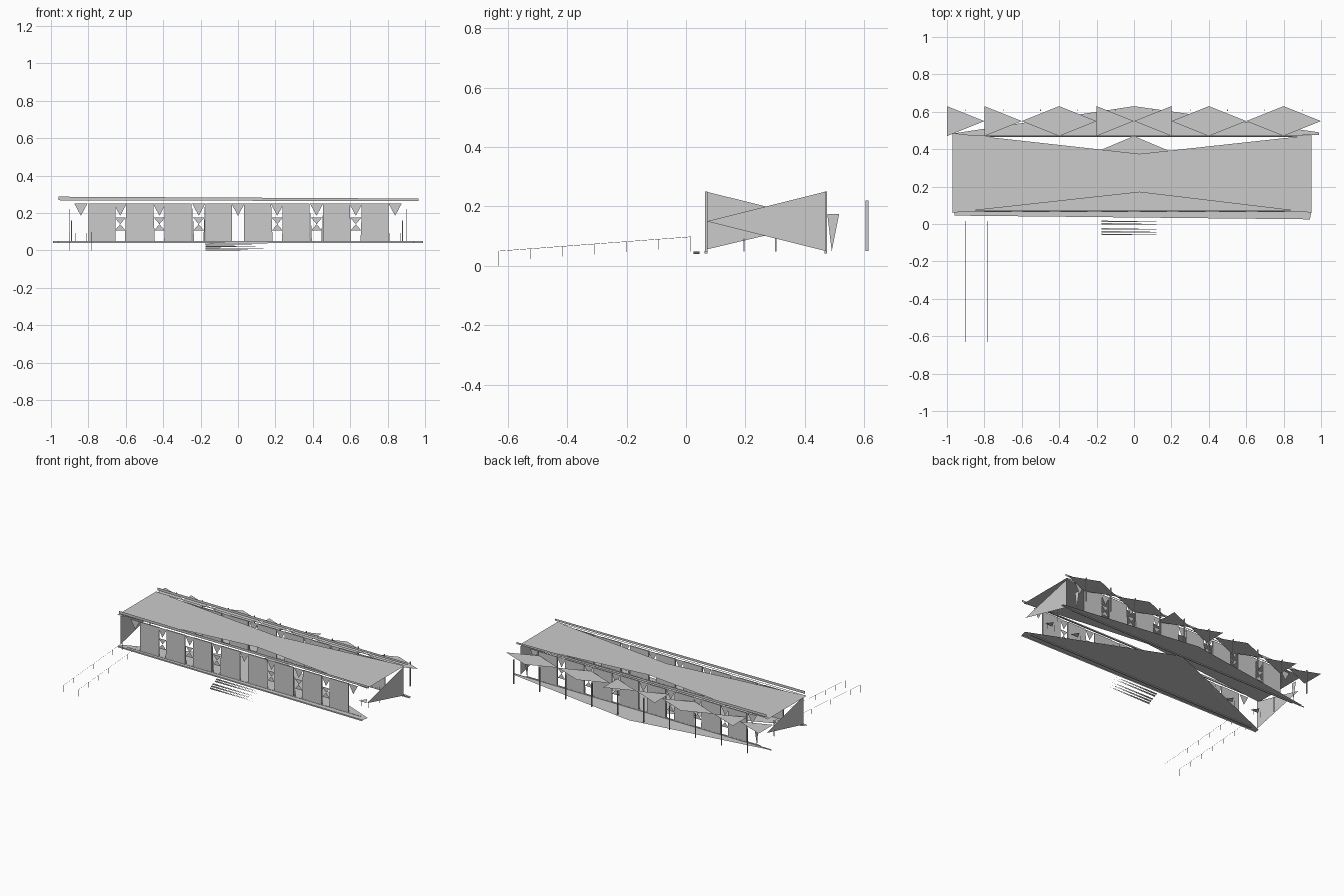
import bpy, bmesh

if "Cube" in bpy.data.objects:
    bpy.data.objects.remove(bpy.data.objects["Cube"])

def mesh(name, polys):
    """Object made of separate flat polygons."""
    bm = bmesh.new()
    for p in polys:
        bm.faces.new([bm.verts.new(v) for v in p])
    me = bpy.data.meshes.new(name)
    bm.to_mesh(me)
    bm.free()
    ob = bpy.data.objects.new(name, me)
    bpy.context.collection.objects.link(ob)
    return ob

def flat(name, pts, z):
    return mesh(name, [[(x, y, z) for x, y in pts]])

def box(name, lo, hi):
    bpy.ops.mesh.primitive_cube_add(size=1, location=[(a + b) / 2 for a, b in zip(lo, hi)])
    ob = bpy.context.object
    ob.name = name
    ob.scale = [b - a for a, b in zip(lo, hi)]
    return ob

def xz(y, pts):
    return [(x, y, z) for x, z in pts]

# Floor, rear terrace and roof: sheets with notched long edges
flat("floor", [(-.96, .045), (.94, .025), (.95, .07), (0, .47), (-.96, .07)], .048)
flat("rear_terrace", [(-.96, .475), (.99, .475), (.99, .49), (0, .63), (-.96, .485)], .046)
flat("roof", [(-.97, .06), (.03, .17), (.95, .06), (.95, .475), (.03, .375), (-.97, .486)], .257)

# Roof edge strips, fascias and floor edge boards
for y, tag in ((.06, "front"), (.485, "rear")):
    mesh(tag + "_roof_fascia", [xz(y, [(-.96, .268), (.965, .263), (.965, .277), (-.96, .287)])])
for y, tag in ((.07, "front"), (.47, "rear")):
    flat(tag + "_roof_edge_strip", [(-.965, y - .003), (.945, y - .003), (.945, y + .003), (-.965, y + .003)], .262)
mesh("front_floor_edge", [[(-.96, .045, .04), (.94, .025, .04), (.94, .025, .049), (-.96, .045, .049)]])
mesh("rear_floor_edge", [xz(.475, [(-.99, .04), (.99, .04), (.99, .049), (-.99, .049)])])

# Wall panels and the glazing frames between them, front and rear
panels = [-.727, -.525, -.32, -.103, .105, .31, .527, .733]
gaps = [-.84, -.63, -.42, -.21, 0, .21, .42, .63, .84]
for y, tag in ((.068, "front"), (.47, "rear")):
    for x in panels:
        box(tag + "_wall_panel", (x - .072, y - .004, .048), (x + .072, y + .004, .25))
    frames = []
    for x in gaps:
        frames.append(xz(y, [(x - .035, .25), (x + .035, .25), (x, .185)]))
        if abs(x) in (.21, .42, .63):
            frames.append(xz(y, [(x - .03, .175), (x + .03, .175), (x, .14)]))
            frames.append(xz(y, [(x - .03, .105), (x + .03, .105), (x, .14)]))
            for s in (-1, 1):
                frames.append(xz(y, [(x + s * .033, .05), (x + s * .025, .05), (x + s * .033, .25)]))
    mesh(tag + "_window_frames", frames)
    box(tag + "_sill", (-.9, y - .005, .042), (.9, y + .005, .05))

# End walls, each tapering to the far side
mesh("right_end_wall", [[(.945, .47, .25), (.945, .47, .05), (.945, .07, .15)]])
mesh("left_end_wall", [[(-.95, .067, .25), (-.95, .47, .15), (-.95, .067, .055)]])

# Corner posts and open side doors
for x in (-.89, .88):
    box("end_post", (x - .002, .3, .048), (x + .002, .304, .16))
    mesh("rear_side_door", [[(x, .475, .175), (x, .515, .175), (x, .49, .05)]])

# Furniture seen through the glazing
for x in (-.84, -.63, -.42, .42, .63, .84):
    flat("table_top", [(x - .03, .17), (x + .03, .17), (x, .22)], .093)
    for s in (-1, 1):
        box("table_leg", (x + s * .028 - .001, .194, .048), (x + s * .028 + .001, .196, .092))

# Rear canopies with thin posts
def diamond(x):
    return [(x - .2, .55, .22), (x, .47, .22), (x + .2, .55, .22), (x, .63, .22)]

def wedge(x, s):
    return [(x, .63, .22), (x + s * .2, .55, .22), (x, .47, .22)]

mesh("rear_canopies", [diamond(x) for x in (-.4, .4, .8)]
     + [wedge(-1, 1), wedge(-.8, 1), wedge(-.2, 1), wedge(.2, -1)])
for i in range(10):
    x = -.9 + .2 * i
    box("canopy_post", (x - .0015, .604, .05), (x + .0015, .613, .22))

# Front steps
for i, y in enumerate((.01, -.003, -.03, -.045, -.06)):
    z = .042 - i * .009
    mesh("step", [xz(y, [(-.175, z), (.165, z - .004), (-.175, z - .007)]),
                  [(-.175, y, z), (.12, y, z), (.12, y + .003, z), (-.175, y + .008, z)]])

# Ramp handrails with short posts
for x in (-.9, -.785):
    rail = bpy.data.curves.new("ramp_handrail", "CURVE")
    rail.dimensions = "3D"
    rail.bevel_depth = .0007
    rail.bevel_resolution = 0
    sp = rail.splines.new("POLY")
    sp.points.add(1)
    sp.points[0].co = (x, -.63, .05, 1)
    sp.points[1].co = (x, .017, .098, 1)
    bpy.context.collection.objects.link(bpy.data.objects.new("ramp_handrail", rail))
    for i in range(7):
        y = -.629 + i * .1075
        z = .05 + i * .008
        box("ramp_post", (x - .0009, y - .0009, z - (.05 if i in (0, 6) else .035)), (x + .0009, y + .0009, z))
